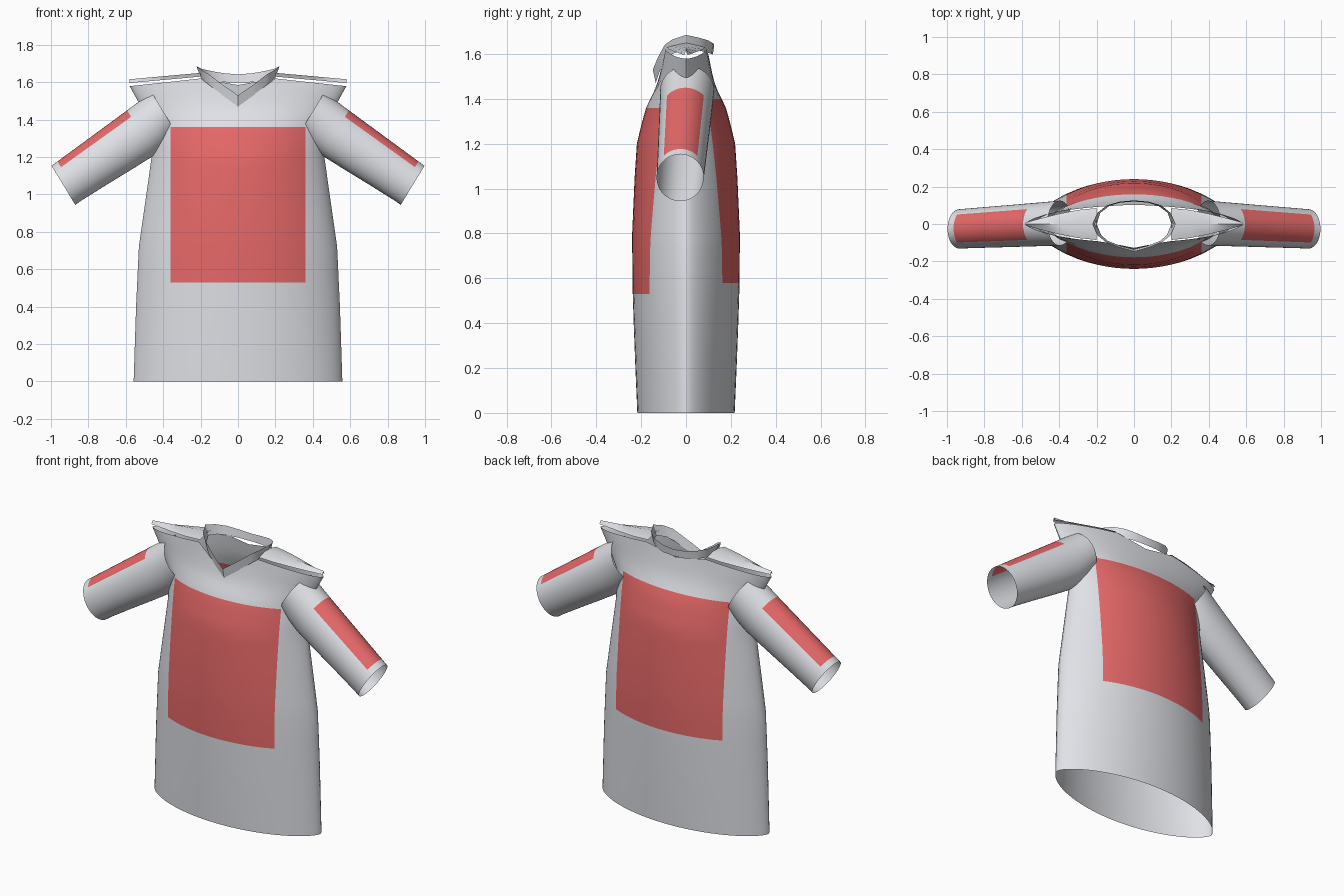
import bpy, math

if "Cube" in bpy.data.objects:
    bpy.data.objects.remove(bpy.data.objects["Cube"])


def material(name, rgb):
    m = bpy.data.materials.new(name)
    m.diffuse_color = (*rgb, 1)
    m.use_nodes = True
    m.node_tree.nodes["Principled BSDF"].inputs["Base Color"].default_value = m.diffuse_color
    return m


MATS = [material("light_grey_cloth", (0.75, 0.76, 0.80)),
        material("red_print", (0.80, 0.14, 0.14))]


def curve(table, z):
    """Piecewise linear lookup."""
    for (a, p), (b, q) in zip(table, table[1:]):
        if z <= b:
            return p + (q - p) * (z - a) / (b - a)
    return table[-1][1]


def sheet(name, rows, flip=False, red=lambda r, c: False):
    """Smooth cloth sheet from rows of points."""
    n = len(rows[0])
    faces, marks = [], []
    for r in range(len(rows) - 1):
        for c in range(n - 1):
            f = [r * n + c, r * n + c + 1, (r + 1) * n + c + 1, (r + 1) * n + c]
            faces.append(f[::-1] if flip else f)
            marks.append(1 if red(r, c) else 0)
    me = bpy.data.meshes.new(name)
    me.from_pydata([p for row in rows for p in row], [], faces)
    for m in MATS:
        me.materials.append(m)
    for p, k in zip(me.polygons, marks):
        p.material_index = k
    ob = bpy.data.objects.new(name, me)
    bpy.context.collection.objects.link(ob)
    bpy.ops.object.select_all(action='DESELECT')
    ob.select_set(True)
    bpy.context.view_layer.objects.active = ob
    bpy.ops.object.shade_smooth_by_angle(angle=math.radians(35))
    return ob


# Body: front and back panels with a lens-shaped section
WIDTH = [(0, .558), (.4, .545), (.72, .53), (1.05, .483), (1.2, .462),
         (1.36, .462), (1.49, .53), (1.58, .58), (1.7, .58)]
DEPTH = [(0, .217), (.3, .23), (.58, .239), (.8, .24), (1.05, .229), (1.2, .219),
         (1.28, .2), (1.36, .178), (1.46, .13), (1.52, .115), (1.6, .1), (1.7, .095)]
LEVELS = [0, .2, .4, .53, .58, .72, .8, .95, 1.05, 1.13, 1.2, 1.24, 1.28, 1.32, 1.36, 1.40]
CORE = [0, .05, .1, .15, .2, .25, .3, .36]
RIM = [.2, .4, .58, .72, .83, .91, .96, .985, 1]
half = [(x, 0) for x in CORE] + [(.36, f) for f in RIM]
COLS = [(-1, *h) for h in half[:0:-1]] + [(1, *h) for h in half]


def body_panel(name, side, z_lo, z_hi, neck):
    def point(s, x, f, z):
        w = curve(WIDTH, z)
        x = x + (w - .36) * f
        y = curve(DEPTH, z) * max(0, 1 - (x / w) ** 2) ** .65
        return (s * x, side * y, z)

    def top(x, f):
        x += .215 * f
        return neck(x) if x < .2 else 1.62 - (x - .2) * .11

    rows = [[point(s, x, f, z) for s, x, f in COLS] for z in LEVELS]
    for v in (.2, .4, .6, .8, 1):
        rows.append([point(s, x, f, 1.4 + (top(x, f) - 1.4) * v) for s, x, f in COLS])

    def red(r, c):
        inside = COLS[c][2] == 0 and COLS[c + 1][2] == 0
        return inside and r + 1 < len(LEVELS) and LEVELS[r] >= z_lo and LEVELS[r + 1] <= z_hi

    sheet(name, rows, side > 0, red)


body_panel("shirt_front", -1, .53, 1.36, lambda x: 1.47 + .75 * x)
body_panel("shirt_back", 1, .58, 1.40, lambda x: 1.585 + .175 * x)

# Sleeves: tapered open tubes with a red strip along the top
STEPS = [(0, 0), (.12, .022), (.245, .03), (.45, .022), (.7, .01), (.94, 0), (1, 0)]
SEG = 48


def lerp(a, b, t):
    return a + (b - a) * t


for s, label in ((1, "right"), (-1, "left")):
    rows = []
    for t, bulge in STEPS:
        tx, tz = lerp(.462, .997, t), lerp(1.546, 1.153, t)
        bx, bz = lerp(.33, .87, t) - .58 * bulge, lerp(1.33, .944, t) - .81 * bulge
        yc, ry = lerp(.005, -.026, t), lerp(.12, .105, t)
        ring = []
        for k in range(SEG + 1):
            a = math.tau * k / SEG - math.pi
            g = .5 + .5 * math.cos(a)
            ring.append((s * lerp(bx, tx, g), yc + ry * math.sin(a), lerp(bz, tz, g)))
        rows.append(ring)
    sheet(label + "_sleeve", rows, s > 0,
          lambda r, c: 2 <= r <= 4 and SEG // 2 - 6 <= c < SEG // 2 + 6)

# Shoulder strips: thin tents tapering from neck to shoulder tip
for s, label in ((1, "right"), (-1, "left")):
    rows = []
    for x, w in ((.2, .085), (.3, .075), (.4, .055), (.5, .03), (.58, .008)):
        z = 1.65 - (x - .2) * .09
        rows.append([(s * x, -w, z - .02), (s * x, 0, z), (s * x, w, z - .02)])
    sheet(label + "_shoulder_strip", rows, s > 0)


# Collar: V-shaped front band and curved back band
def collar(name, low, high, flip):
    rows = [[(-x, y, z) for x, y, z in rail] + [(x, y, z) for x, y, z in rail[-2::-1]]
            for rail in (low, high)]
    sheet(name, rows, flip)


collar("collar_front",
       [(.2, 0, 1.625), (.175, -.06, 1.6), (.14, -.09, 1.572), (.07, -.118, 1.52), (0, -.135, 1.47)],
       [(.222, 0, 1.685), (.195, -.06, 1.665), (.155, -.094, 1.642), (.08, -.125, 1.585), (0, -.148, 1.53)],
       False)
collar("collar_back",
       [(.2, 0, 1.625), (.18, .06, 1.615), (.13, .098, 1.605), (.07, .115, 1.6), (0, .12, 1.598)],
       [(.222, 0, 1.685), (.195, .06, 1.672), (.145, .1, 1.66), (.075, .12, 1.648), (0, .126, 1.642)],
       True)
